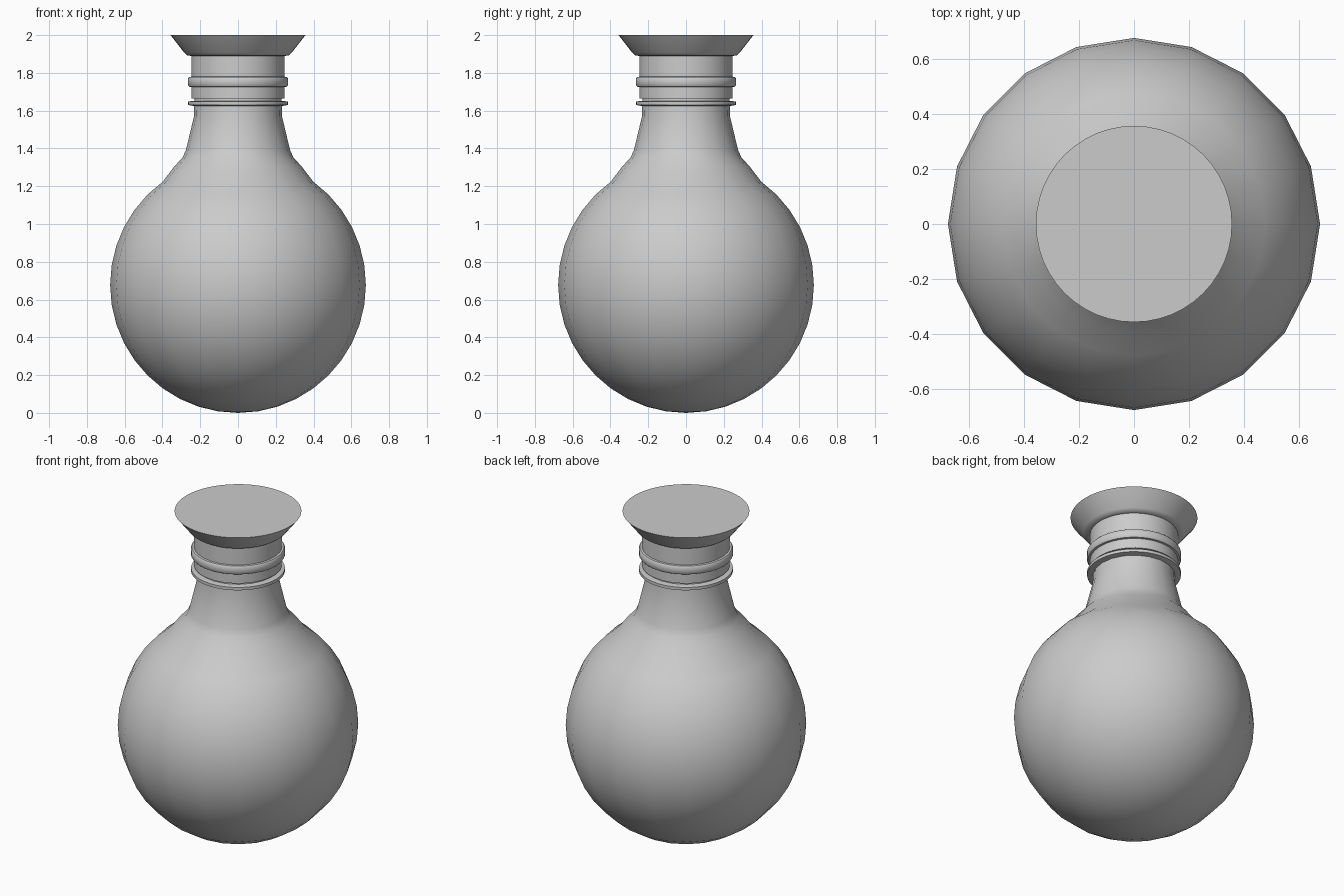
import bpy, bmesh
from math import sin, cos, pi, radians

if "Cube" in bpy.data.objects:
    bpy.data.objects.remove(bpy.data.objects["Cube"])


def lathe(name, profile, sides, angle):
    """Revolve a bottom-to-top (radius, z) profile into a closed, smooth solid."""
    bm = bmesh.new()
    rings = []
    for r, z in profile:
        if r < 1e-5:
            rings.append([bm.verts.new((0, 0, z))])
        else:
            rings.append([bm.verts.new((r * cos(2 * pi * i / sides),
                                        r * sin(2 * pi * i / sides), z))
                          for i in range(sides)])
    for a, b in zip(rings, rings[1:]):
        for i in range(sides):
            j = (i + 1) % sides
            if len(a) == 1:
                bm.faces.new((a[0], b[j], b[i]))
            else:
                bm.faces.new((a[i], a[j], b[j], b[i]))
    # close open ends
    if len(rings[0]) > 1:
        bm.faces.new(rings[0][::-1])
    bm.faces.new(rings[-1])
    bmesh.ops.recalc_face_normals(bm, faces=bm.faces)
    me = bpy.data.meshes.new(name)
    bm.to_mesh(me)
    bm.free()
    ob = bpy.data.objects.new(name, me)
    bpy.context.collection.objects.link(ob)
    bpy.ops.object.select_all(action='DESELECT')
    ob.select_set(True)
    bpy.context.view_layer.objects.active = ob
    bpy.ops.object.shade_smooth_by_angle(angle=radians(angle))
    return ob


# round flask with tapering neck
R = 0.677
bulb = [(R * cos(radians(a)), R + R * sin(radians(a))) for a in range(-90, 55, 9)]
neck = [(0.337, 1.305), (0.295, 1.35), (0.276, 1.39), (0.233, 1.57), (0.231, 1.68)]
lathe("flask_body", bulb + neck, 20, 40)

# thin lower collar
lathe("lower_collar", [(0.236, 1.625), (0.264, 1.63), (0.264, 1.648), (0.236, 1.652)], 48, 30)

# stopper sleeve
lathe("stopper_sleeve", [(0.247, 1.665), (0.247, 1.90)], 48, 30)

# rounded upper band
lathe("upper_band", [(0.245, 1.725), (0.259, 1.727), (0.265, 1.735),
                     (0.265, 1.77), (0.259, 1.778), (0.245, 1.78)], 48, 40)

# flared stopper top
lathe("stopper_top", [(0.245, 1.89), (0.268, 1.892), (0.283, 1.905), (0.357, 2.0)], 48, 40)
